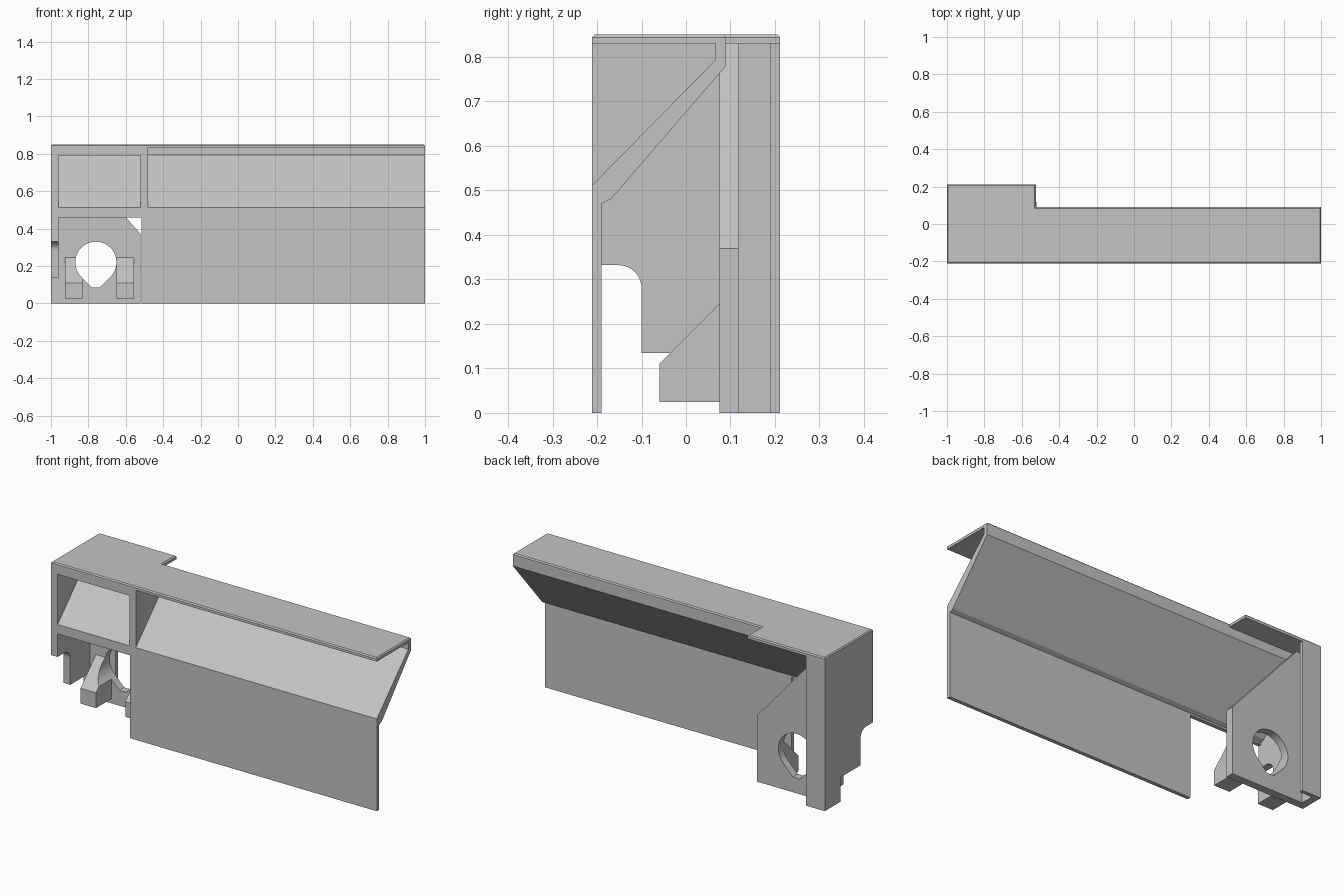
import bpy, bmesh, math

cube = bpy.data.objects.get("Cube")
if cube:
    bpy.data.objects.remove(cube, do_unlink=True)

grey = bpy.data.materials.new("light_grey")
grey.use_nodes = True
colour = (0.55, 0.55, 0.55, 1)
grey.diffuse_color = colour
grey.node_tree.nodes["Principled BSDF"].inputs["Base Color"].default_value = colour

FRONT, BACK, TOP, ROOF = -0.211, 0.211, 0.85, 0.83
WALL = -0.96      # inner face of the end wall


def prism(name, outline, axis, start, end, chamfer=0):
    """Extrude a 2D outline along x (y,z), y (x,z) or z (x,y)."""
    def place(a, b, d):
        return {"x": (d, a, b), "y": (a, d, b), "z": (a, b, d)}[axis]
    bm = bmesh.new()
    face = bm.faces.new([bm.verts.new(place(a, b, start)) for a, b in outline])
    new = bmesh.ops.extrude_face_region(bm, geom=[face])["geom"]
    moved = [v for v in new if isinstance(v, bmesh.types.BMVert)]
    bmesh.ops.translate(bm, verts=moved, vec=place(0, 0, end - start))
    if chamfer:
        rim = [e for e in bm.edges if all(v in moved for v in e.verts)]
        bmesh.ops.bevel(bm, geom=rim, offset=chamfer, segments=1, affect="EDGES")
    bmesh.ops.recalc_face_normals(bm, faces=bm.faces[:])
    mesh = bpy.data.meshes.new(name)
    bm.to_mesh(mesh)
    bm.free()
    mesh.materials.append(grey)
    obj = bpy.data.objects.new(name, mesh)
    bpy.context.collection.objects.link(obj)
    return obj


def box(a0, a1, b0, b1):
    return [(a0, b0), (a1, b0), (a1, b1), (a0, b1)]


def arc(cx, cy, r, start, end, steps):
    angles = [math.radians(start + (end - start) * i / steps) for i in range(steps + 1)]
    return [(cx + r * math.cos(t), cy + r * math.sin(t)) for t in angles]


# Roof with its wider end and chamfered rim
prism("roof", [(-1, FRONT), (1, FRONT), (1, 0.09), (-0.525, 0.09),
               (-0.525, BACK), (-1, BACK)], "z", ROOF, TOP, 0.006)

# Sloping sheet with front band, and the front panel below it
prism("sloping_sheet", [(FRONT, 0.46), (FRONT, 0.512), (0.066, 0.793), (0.066, ROOF),
                        (0.09, ROOF), (0.09, 0.78), (-0.168, 0.481), (-0.19, 0.47),
                        (-0.19, 0.46)], "x", WALL, 1)
prism("front_panel", box(FRONT, -0.19, 0, 0.46), "x", -0.515, 1)

# Divider and header around the small pocket
prism("pocket_divider", [(FRONT, 0.512), (0.066, 0.793), (0.066, ROOF), (FRONT, ROOF)],
      "x", -0.52, -0.48)
prism("pocket_header", box(FRONT, 0.066, 0.79, ROOF), "x", WALL, -0.52)

# End wall with rounded cutout
prism("end_wall", [(FRONT, 0.332)] + arc(-0.152, 0.28, 0.052, 90, 0, 10)
      + [(-0.1, 0.135), (0.075, 0.135), (0.075, 0), (BACK, 0), (BACK, ROOF), (FRONT, ROOF)],
      "x", -1, WALL)

# Back flange forming an open slot
prism("back_flange", box(WALL, -0.885, 0, ROOF), "y", 0.19, BACK)

# Mounting plate and its two brackets
plate = prism("mounting_plate", [(WALL, 0), (-0.52, 0), (-0.52, 0.37), (-0.925, ROOF),
                                 (WALL, ROOF)], "y", 0.075, 0.118)
parts = [plate]
for name, x in (("outer_bracket", -0.925), ("inner_bracket", -0.65)):
    parts.append(prism(name, [(0.075, 0.025), (0.075, 0.245), (-0.06, 0.11),
                              (-0.06, 0.025)], "x", x, x + 0.095))

# Drop-shaped hole through plate and brackets
hole = prism("hole_cutter", arc(-0.76, 0.22, 0.11, -45, 225, 36)
             + [(-0.781, 0.085), (-0.739, 0.085)], "y", -0.15, 0.16)
hole.hide_render = True
for part in parts:
    cut = part.modifiers.new("hole", "BOOLEAN")
    cut.operation = "DIFFERENCE"
    cut.solver = "EXACT"
    cut.object = hole
    bpy.context.view_layer.objects.active = part
    bpy.ops.object.modifier_apply(modifier=cut.name)
bpy.data.objects.remove(hole, do_unlink=True)

# Smooth curved faces, keep edges sharp
bpy.ops.object.select_all(action="DESELECT")
for obj in parts + [bpy.data.objects["end_wall"]]:
    obj.select_set(True)
    bpy.context.view_layer.objects.active = obj
bpy.ops.object.shade_smooth_by_angle(angle=math.radians(30))
